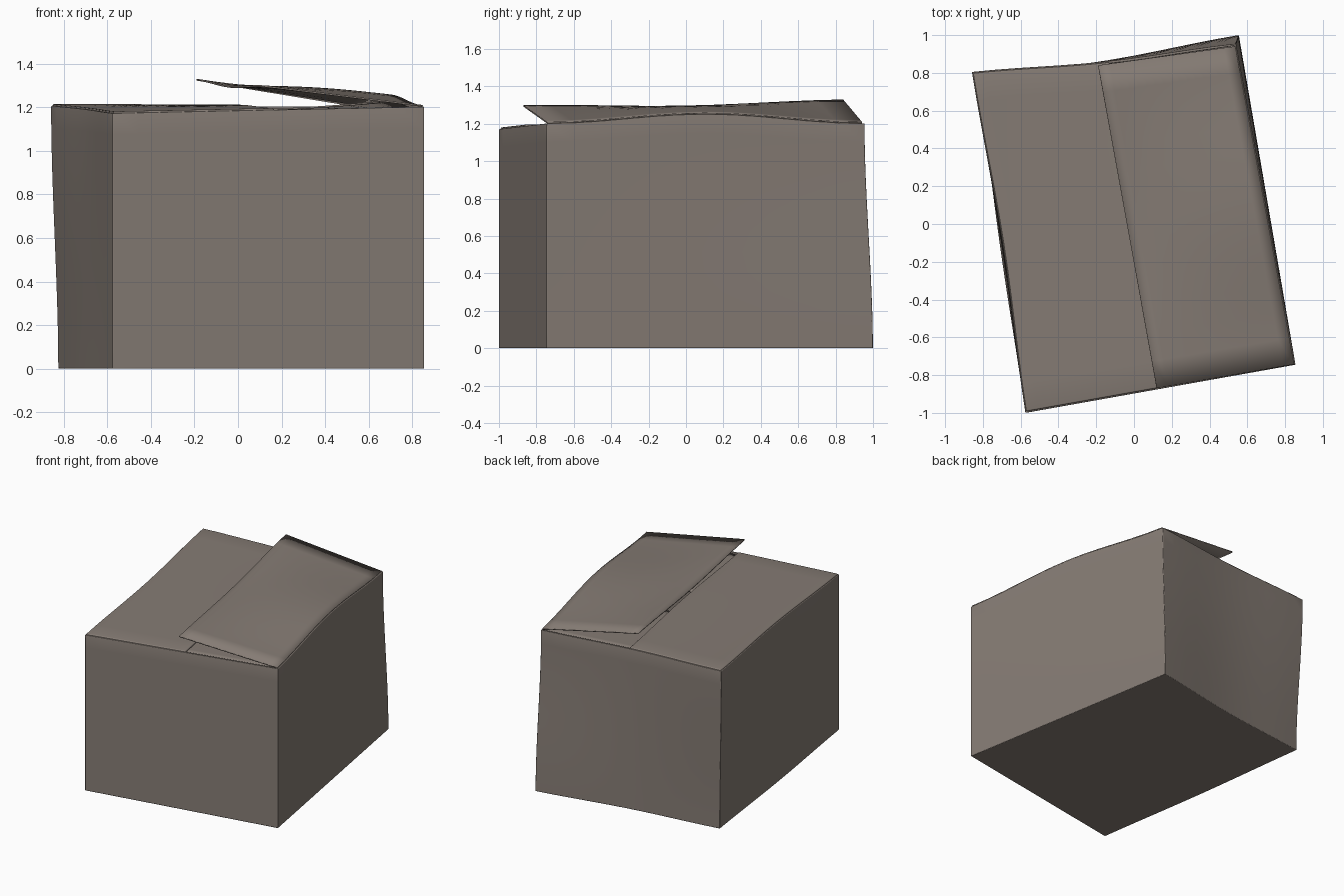
import bpy, bmesh, math
from mathutils import Vector as V

cube = bpy.data.objects.get("Cube")
if cube:
    bpy.data.objects.remove(cube, do_unlink=True)

card = bpy.data.materials.new("grey brown cardboard")
card.use_nodes = True
COLOUR = (0.235, 0.2, 0.175, 1)
card.diffuse_color = COLOUR
bsdf = card.node_tree.nodes["Principled BSDF"]
bsdf.inputs["Base Color"].default_value = COLOUR
bsdf.inputs["Roughness"].default_value = 0.9

# Corner order: front right, front left, back left, back right (seen from the front: -x first)
BOTTOM = [V((-.575, -1, 0)), V((.855, -.745, 0)), V((.555, 1, 0)), V((-.825, .775, 0))]
TOP = [V((-.575, -1, 1.18)), V((.855, -.745, 1.21)), V((.54, .955, 1.21)), V((-.858, .805, 1.215))]


def blend(c, u, v):
    return c[0].lerp(c[1], u).lerp(c[3].lerp(c[2], u), v)


def hump(t):
    return math.sin(math.pi * t) ** 2


def sag(u, v, w):
    """Point of the slightly warped box; u across, v front to back, w up."""
    s = w * w * (3 - 2 * w)
    p = blend(BOTTOM, u, v).lerp(blend(TOP, u, v), s)
    p.z = blend(TOP, u, v).z * w
    p.z += .05 * hump(v) * u ** 3 * w                   # raised side edge
    p.x += (1 - u) * hump(v) * (.03 * w - .01)          # side wall leans in
    p.y -= .02 * v * hump(u)                            # hollow back wall
    return p


def finish(bm, name, thickness, bevel, offset=-1):
    bmesh.ops.recalc_face_normals(bm, faces=bm.faces)
    me = bpy.data.meshes.new(name)
    bm.to_mesh(me)
    bm.free()
    me.materials.append(card)
    ob = bpy.data.objects.new(name, me)
    bpy.context.collection.objects.link(ob)
    solid = ob.modifiers.new("thickness", 'SOLIDIFY')
    solid.thickness, solid.offset = thickness, offset
    if bevel:
        bev = ob.modifiers.new("soft edges", 'BEVEL')
        bev.width, bev.segments = bevel, 3
        bev.limit_method, bev.angle_limit = 'ANGLE', math.radians(50)
    bpy.ops.object.select_all(action='DESELECT')
    ob.select_set(True)
    bpy.context.view_layer.objects.active = ob
    bpy.ops.object.shade_smooth_by_angle(angle=math.radians(40))
    return ob


def sheet(name, point, thickness=.01, n=12, bevel=0):
    """Curved card sheet from a function of two parameters."""
    bm = bmesh.new()
    grid = [[bm.verts.new(point(i / n, j / n)) for j in range(n + 1)] for i in range(n + 1)]
    for i in range(n):
        for j in range(n):
            bm.faces.new((grid[i][j], grid[i + 1][j], grid[i + 1][j + 1], grid[i][j + 1]))
    if sum(f.normal.z for f in bm.faces) < 0:
        bmesh.ops.reverse_faces(bm, faces=bm.faces)
    return finish(bm, name, thickness, bevel, 0)


# Open box body: subdivided cube, top removed, warped
bm = bmesh.new()
bmesh.ops.create_cube(bm, size=1)
bmesh.ops.subdivide_edges(bm, edges=bm.edges, cuts=11, use_grid_fill=True)
bmesh.ops.delete(bm, geom=[f for f in bm.faces if f.calc_center_median().z > .499], context='FACES')
for v in bm.verts:
    v.co = sag(*(v.co + V((.5, .5, .5))))
    v.co.z = max(v.co.z - .008, 0)
finish(bm, "box_body", .014, .014)

# Closed flap on the -x side, reaching a little past the middle
sheet("closed_flap",
      lambda a, b: sag(.004 + .515 * a, .004 + .992 * b, 1) - V((0, 0, .008)),
      .016, bevel=.007)

# Short flaps folded inwards under the long ones
for name, start, end in (("front_inner_flap", .01, .4), ("back_inner_flap", .99, .6)):
    sheet(name, lambda a, b, s=start, e=end:
          sag(.012 + .976 * a, s + (e - s) * b, 1) - V((0, 0, .022 + .008 * hump(b / 2))), .008)

# Raised flap hinged on the +x edge
FREE = [V((.12, -.87, 1.3)), V((-.19, .84, 1.33))]


def raised(a, b):
    hinge = sag(.995, .002 + .99 * b, 1)
    free = FREE[0].lerp(FREE[1], b)
    free.z -= .018 * hump(b)
    p = hinge.lerp(free, a)
    p.z += .014 * math.sin(math.pi * a) * hump(b) - .004
    return p


sheet("raised_flap", raised, .008)
